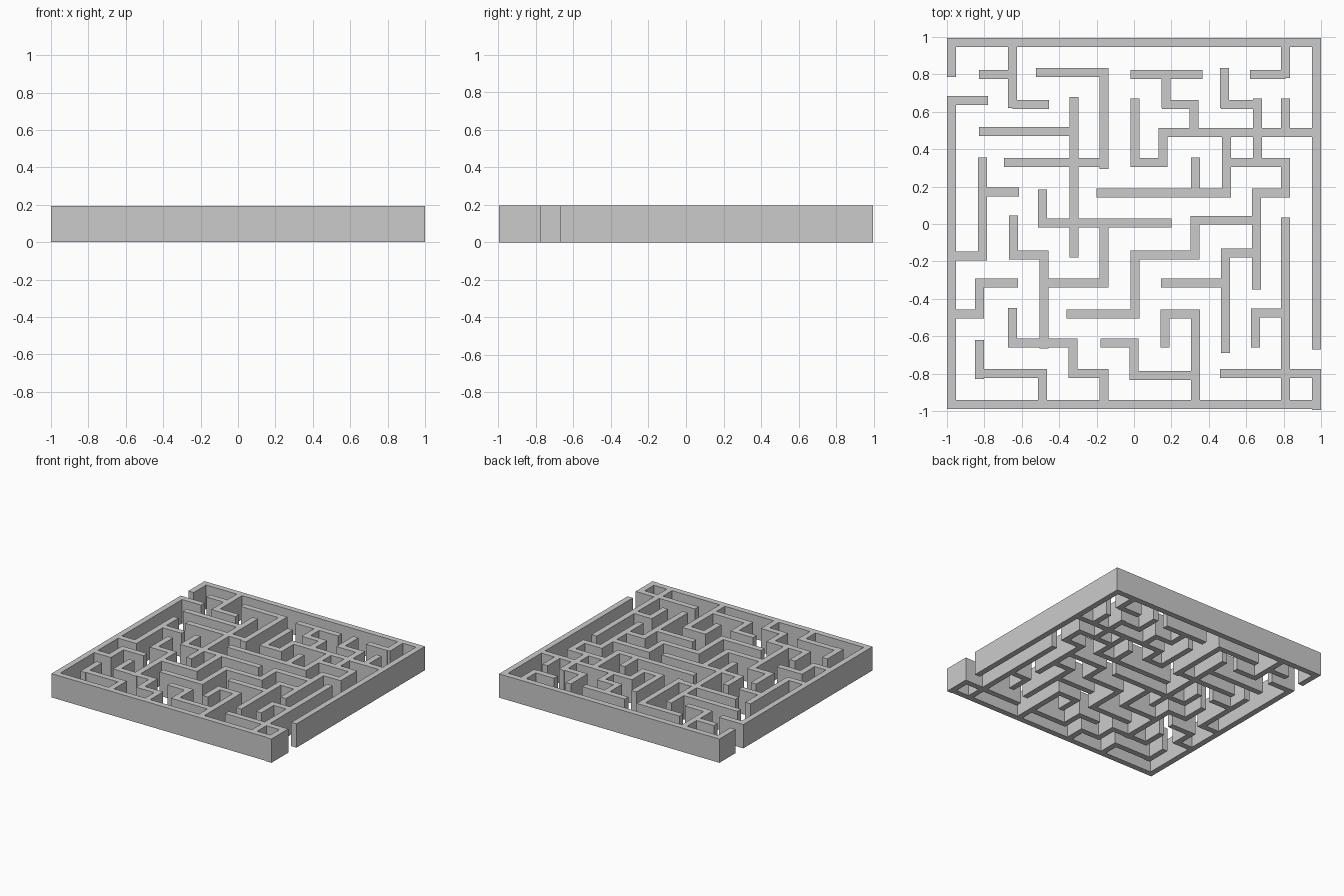
import bpy
import bmesh

HEIGHT = 0.195
HALF = 0.024  # half of the wall thickness

# Walls running left-right: (y of centre line, x start, x end)
ACROSS = [
    (.971, -1, 1), (.80, -.83, -.65), (.81, -.525, -.14), (.80, -.02, .365),
    (.80, .62, .81), (.66, -1, -.78), (.64, -.65, -.455), (.64, .15, .344),
    (.64, .465, .66), (.495, -.83, -.32), (.49, .135, .976), (.33, -.695, -.16),
    (.33, -.019, .18), (.33, .495, .834), (.17, -.81, -.615), (.165, -.20, .495),
    (.165, .631, .81), (.005, -.514, .20), (.02, .301, .655), (-.17, -1, -.81),
    (-.165, -.669, -.456), (-.165, -.019, .349), (-.155, .466, .655),
    (-.315, -.849, -.62), (-.315, -.48, -.136), (-.315, .145, .49),
    (-.48, -1, -.801), (-.48, -.36, .005), (-.48, .141, .354),
    (-.475, .626, .81), (-.635, -.674, -.301), (-.635, -.18, .024),
    (-.80, -.825, -.466), (-.80, -.349, -.136), (-.81, -.024, .33),
    (-.80, .46, 1), (-.966, -1, 1),
]
# Walls running front-back: (x of centre line, y start, y end)
ALONG = [
    (-.976, .785, .995), (-.976, -.99, .685), (.976, -.67, .995),
    (.976, -.995, -.78), (-.65, .62, .971), (.81, .78, .971),
    (-.16, .295, .834), (.17, .62, .80), (.485, .62, .835), (-.32, -.18, .68),
    (.005, .306, .67), (.32, .49, .664), (.66, .33, .67), (.81, .47, .67),
    (.155, .306, .514), (.495, .141, .49), (-.81, -.194, .355),
    (.33, .165, .355), (.81, .141, .354), (-.49, -.019, .185),
    (.655, -.35, .189), (-.645, -.189, .045), (.81, -.966, .035),
    (.325, -.189, .044), (-.16, -.339, .005), (-.48, -.665, -.141),
    (.005, -.504, -.141), (.49, -.69, -.131), (-.825, -.504, -.291),
    (-.65, -.659, -.45), (.165, -.66, -.456), (.33, -.966, -.456),
    (.65, -.66, -.451), (-.825, -.83, -.62), (-.325, -.824, -.611),
    (0, -.834, -.611), (-.49, -.966, -.776), (-.16, -.966, -.776),
]


def cuts(values):
    return sorted({round(v, 4) for v in values})


# Footprint rectangles of every wall: x0, x1, y0, y1
rects = [(a, b, y - HALF, y + HALF) for y, a, b in ACROSS]
rects += [(x - HALF, x + HALF, a, b) for x, a, b in ALONG]
xs = cuts(v for r in rects for v in r[:2])
ys = cuts(v for r in rects for v in r[2:])

# Merge the overlapping footprints into one set of covered cells
cells = set()
for x0, x1, y0, y1 in rects:
    i0, i1 = xs.index(round(x0, 4)), xs.index(round(x1, 4))
    j0, j1 = ys.index(round(y0, 4)), ys.index(round(y1, 4))
    cells.update((i, j) for i in range(i0, i1) for j in range(j0, j1))

bm = bmesh.new()
verts = {}


def corner(i, j):
    if (i, j) not in verts:
        verts[i, j] = bm.verts.new((xs[i], ys[j], 0))
    return verts[i, j]


for i, j in sorted(cells):
    bm.faces.new([corner(i, j), corner(i + 1, j), corner(i + 1, j + 1), corner(i, j + 1)])

# Raise the footprint into solid walls, keeping the underside
geo = bmesh.ops.extrude_face_region(bm, geom=bm.faces[:], use_keep_orig=True)
top = [g for g in geo["geom"] if isinstance(g, bmesh.types.BMVert)]
bmesh.ops.translate(bm, verts=top, vec=(0, 0, HEIGHT))
bmesh.ops.recalc_face_normals(bm, faces=bm.faces[:])

# Merge the side strips into single flat faces
sides = [e for e in bm.edges
         if abs(e.verts[0].co.z - e.verts[1].co.z) > .1
         and len(e.link_faces) == 2 and e.calc_face_angle() < .01]
bmesh.ops.dissolve_edges(bm, edges=sides, use_verts=False)

mesh = bpy.data.meshes.new("maze_walls")
bm.to_mesh(mesh)
bm.free()
maze = bpy.data.objects.new("maze_walls", mesh)
bpy.context.collection.objects.link(maze)
